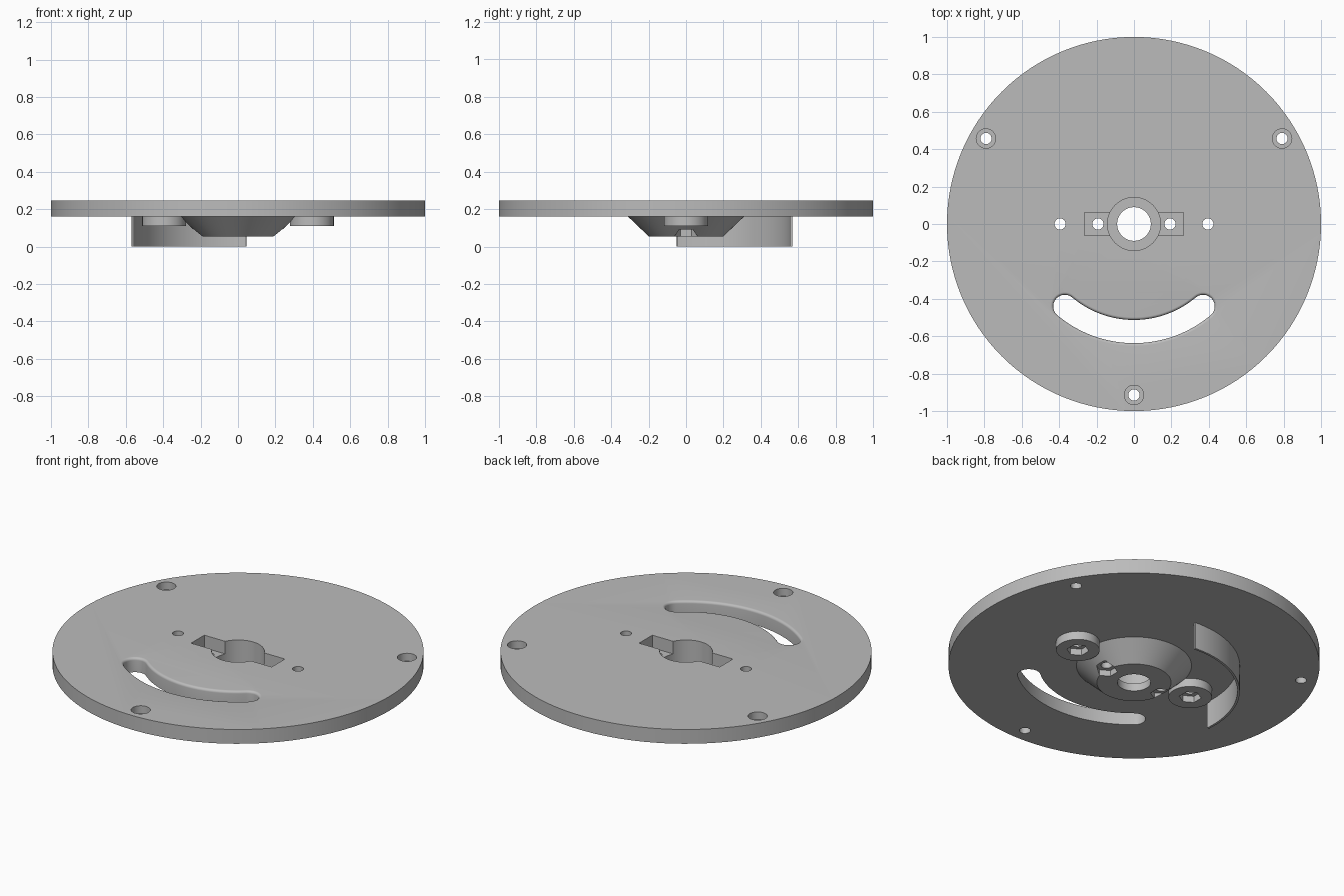
import bpy, bmesh
from math import sin, cos, pi, radians

cube = bpy.data.objects.get("Cube")
if cube:
    bpy.data.objects.remove(cube, do_unlink=True)

grey = bpy.data.materials.new("plain grey")
grey.use_nodes = True
colour = (0.5, 0.5, 0.5, 1)
grey.diffuse_color = colour
grey.node_tree.nodes["Principled BSDF"].inputs["Base Color"].default_value = colour

BASE, TOP = 0.16, 0.245      # underside and top of the plate
HOLE = 0.03                  # small screw hole radius


def ring(r, x=0, y=0, n=64, phase=0):
    return [(x + r * cos(2 * pi * i / n + phase), y + r * sin(2 * pi * i / n + phase)) for i in range(n)]


def arc(r, a, b, n, x=0, y=0):
    """Points on an arc from a to b degrees."""
    return [(x + r * cos(radians(a + (b - a) * i / n)), y + r * sin(radians(a + (b - a) * i / n)))
            for i in range(n + 1)]


def loft(name, levels):
    """Closed solid through (z, outline) levels with equal point counts."""
    bm = bmesh.new()
    loops = [[bm.verts.new((x, y, z)) for x, y in outline] for z, outline in levels]
    for low, high in zip(loops, loops[1:]):
        n = len(low)
        for i in range(n):
            j = (i + 1) % n
            bm.faces.new((low[i], low[j], high[j], high[i]))
    bm.faces.new(loops[0][::-1])
    bm.faces.new(loops[-1])
    bmesh.ops.recalc_face_normals(bm, faces=bm.faces)
    mesh = bpy.data.meshes.new(name)
    bm.to_mesh(mesh)
    bm.free()
    mesh.materials.append(grey)
    obj = bpy.data.objects.new(name, mesh)
    bpy.context.scene.collection.objects.link(obj)
    return obj


def prism(name, outline, z0, z1):
    return loft(name, [(z0, outline), (z1, outline)])


def finish(obj, cutters=()):
    """Cut the part, bake the result and shade it."""
    for c in cutters:
        c.hide_render = True
        mod = obj.modifiers.new("cut", "BOOLEAN")
        mod.operation, mod.solver, mod.object = "DIFFERENCE", "EXACT", c
    if cutters:
        bpy.context.view_layer.update()
        baked = bpy.data.meshes.new_from_object(obj.evaluated_get(bpy.context.evaluated_depsgraph_get()))
        obj.modifiers.clear()
        obj.data = baked
        for c in cutters:
            bpy.data.objects.remove(c, do_unlink=True)
    bpy.ops.object.select_all(action="DESELECT")
    obj.select_set(True)
    bpy.context.view_layer.objects.active = obj
    bpy.ops.object.shade_smooth_by_angle(angle=radians(30))


def slot_outline(half):
    """Curved slot around the plate centre with round ends."""
    mid, a, b = 0.575, 230, 310
    ends = [(mid * cos(radians(t)), mid * sin(radians(t))) for t in (a, b)]
    return (arc(mid + half, a, b, 40)
            + arc(half, b, b + 180, 16, *ends[1])[1:-1]
            + arc(mid - half, b, a, 40)
            + arc(half, a + 180, a + 360, 16, *ends[0])[1:-1])


# Plate with its tapered hub
plate = loft("round_plate", [(0.055, ring(0.2, n=128)), (BASE, ring(0.31, n=128)),
                             (BASE, ring(1, n=128)), (TOP, ring(1, n=128))])

# Curved slot with a rounded top edge
fillet = 0.015
levels = [(0.1, slot_outline(0.062))]
for i in range(7):
    t = pi / 2 * i / 6
    levels.append((TOP - fillet + fillet * sin(t), slot_outline(0.062 + fillet * (1 - cos(t)))))
levels.append((0.3, levels[-1][1]))
cuts = [loft("slot_cutter", levels)]

# Centre bore, round seat and rectangular recess
cuts += [prism("bore_cutter", ring(0.09), -0.1, 0.3),
         prism("seat_cutter", ring(0.142), 0.1, 0.31),
         prism("recess_cutter", [(-0.265, -0.062), (0.265, -0.062), (0.265, 0.062), (-0.265, 0.062)], 0.17, 0.32)]

# Hub screw holes with hexagonal nut pockets, and outer boss holes
for side in (-1, 1):
    cuts += [prism("hub_hole_cutter", ring(HOLE, side * 0.193, n=32), -0.1, 0.3),
             prism("hub_nut_cutter", ring(0.06, side * 0.193, n=6, phase=pi / 6), -0.11, 0.09),
             prism("plate_hole_cutter", ring(HOLE, side * 0.395, n=32), -0.1, 0.3)]

# Counterbored mounting holes round the edge
for angle in (30, 150, 270):
    x, y = 0.914 * cos(radians(angle)), 0.914 * sin(radians(angle))
    cuts += [prism("mount_hole_cutter", ring(HOLE, x, y, n=32), -0.1, 0.3),
             prism("counterbore_cutter", ring(0.052, x, y, n=32), 0.2, 0.31)]
finish(plate, cuts)

# Round bosses with nut pockets under the plate
for side, label in ((1, "left"), (-1, "right")):
    x = side * 0.395
    boss = prism(label + "_boss", ring(0.117, x), 0.11, BASE)
    finish(boss, [prism("boss_hole_cutter", ring(HOLE, x, n=32), -0.1, 0.3),
                  prism("boss_nut_cutter", ring(0.06, x, n=6, phase=pi / 6), -0.11, 0.148)])

# Thin curved wall under the plate
finish(prism("curved_wall", arc(0.57, 85.5, 185, 48) + arc(0.557, 185, 85.5, 48), 0, BASE + 0.005))
